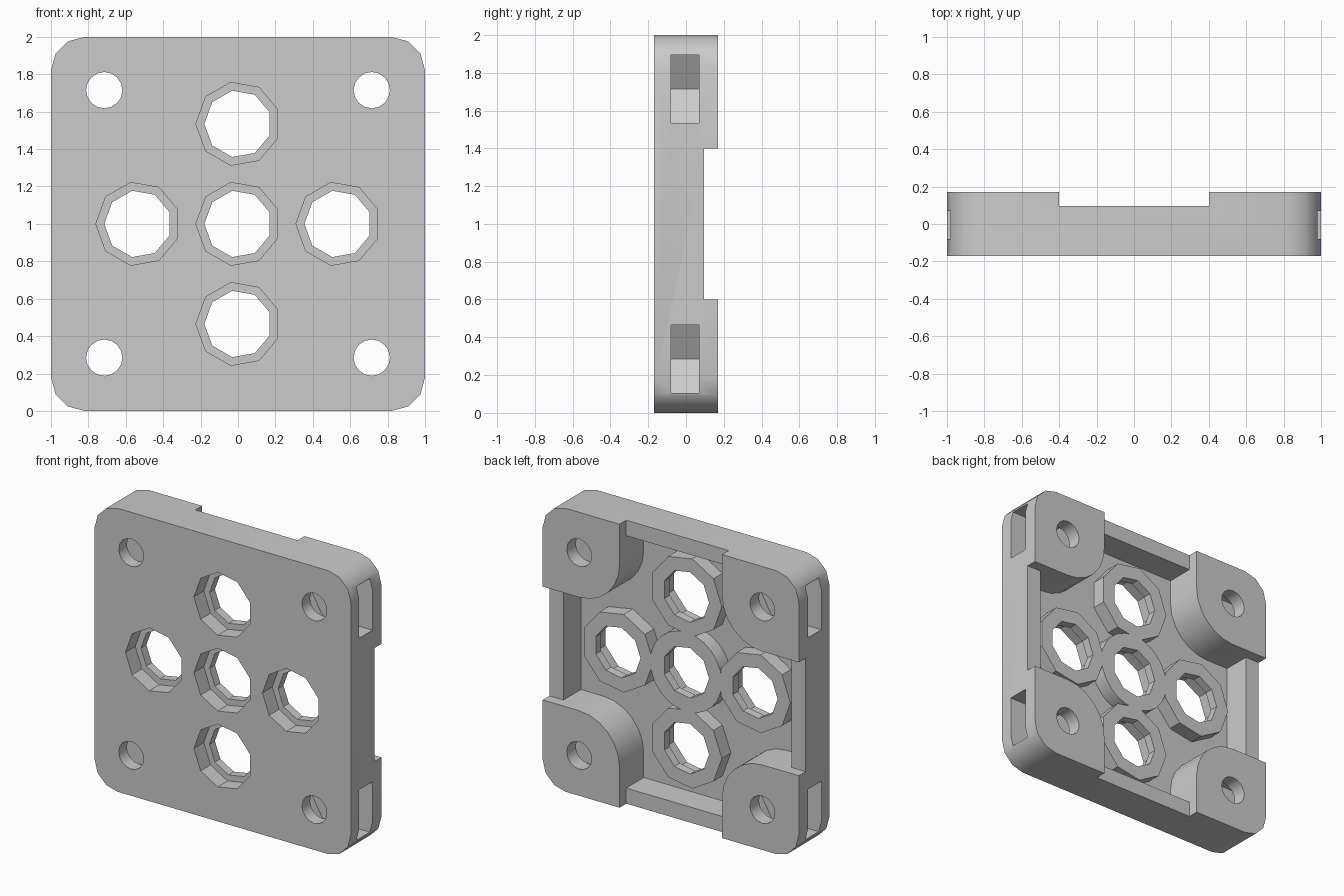
import bpy, bmesh
from math import sin, cos, pi, radians

if "Cube" in bpy.data.objects:
    bpy.data.objects.remove(bpy.data.objects["Cube"])

MID = 1.0            # height of the plate centre
FRONT, BACK = -0.17, 0.17
FLOOR, RIM, BOSS_TOP = -0.10, 0.095, 0.0
BOLT = 0.715         # bolt distance from the centre
SPACING = 0.535      # bore distance from the centre

grey = bpy.data.materials.new("light grey")
grey.use_nodes = True
grey.diffuse_color = (0.6, 0.6, 0.6, 1)
grey.node_tree.nodes["Principled BSDF"].inputs["Base Color"].default_value = (0.6, 0.6, 0.6, 1)


def arc(cx, cz, r, a0, a1, steps):
    angles = [radians(a0 + (a1 - a0) * i / steps) for i in range(steps + 1)]
    return [(cx + r * cos(a), cz + r * sin(a)) for a in angles]


def ngon(cx, cz, r, sides):
    return arc(cx, cz, r, 180, 540, sides)[:-1]


def four_way(points):
    """Repeat one quadrant's outline around the centre."""
    out = []
    for _ in range(4):
        out += points
        points = [(-z, x) for x, z in points]
    return out


def prism(name, profile, y0, y1):
    """Extrude an outline in the x-z plane from y0 to y1."""
    bm = bmesh.new()
    face = bm.faces.new([bm.verts.new((x, y0, z + MID)) for x, z in profile])
    ext = bmesh.ops.extrude_face_region(bm, geom=[face])
    moved = [v for v in ext["geom"] if isinstance(v, bmesh.types.BMVert)]
    bmesh.ops.translate(bm, verts=moved, vec=(0, y1 - y0, 0))
    bmesh.ops.recalc_face_normals(bm, faces=bm.faces)
    mesh = bpy.data.meshes.new(name)
    bm.to_mesh(mesh)
    bm.free()
    obj = bpy.data.objects.new(name, mesh)
    bpy.context.collection.objects.link(obj)
    return obj


def combine(target, tool, operation):
    mod = target.modifiers.new(tool.name, "BOOLEAN")
    mod.operation, mod.solver, mod.object = operation, "EXACT", tool
    bpy.context.view_layer.objects.active = target
    bpy.ops.object.modifier_apply(modifier=mod.name)
    bpy.data.objects.remove(tool)


def cross(reach):
    """Cross outline that leaves rounded corner blocks standing."""
    inner = 0.4
    return four_way([(reach, inner)]
                    + arc(BOLT, BOLT, BOLT - inner, 270, 180, 6)
                    + [(inner, reach)])


# Square plate with rounded corners
body = prism("mounting_plate", four_way(arc(0.82, 0.82, 0.18, 0, 90, 3)), FRONT, BACK)

# Back pocket and the lowered rim between the corner blocks
combine(body, prism("pocket", cross(0.89), FLOOR, 0.3), "DIFFERENCE")
combine(body, prism("rim_notch", cross(1.2), RIM, 0.4), "DIFFERENCE")

# Bosses first, then stepped bores through them
centres = [(0, 0), (SPACING, 0), (-SPACING, 0), (0, SPACING), (0, -SPACING)]
for x, z in centres:
    sides = 9 if x or z else 24
    combine(body, prism("boss", ngon(x, z, 0.28, sides), FLOOR - 0.03, BOSS_TOP), "UNION")
for x, z in centres:
    combine(body, prism("bore", ngon(x, z, 0.18, 9), -0.3, 0.3), "DIFFERENCE")
    combine(body, prism("counterbore", ngon(x, z, 0.225, 9), -0.3, -0.06), "DIFFERENCE")

# Bolt holes and hexagonal nut slots opening to the sides
for sx in (1, -1):
    for sz in (1, -1):
        x, z = sx * BOLT, sz * BOLT
        combine(body, prism("bolt_hole", ngon(x, z, 0.097, 16), -0.3, 0.3), "DIFFERENCE")
        slot = [(-0.208, 0), (-0.104, 0.18), (0.5, 0.18), (0.5, -0.18), (-0.104, -0.18)]
        outline = [(x + sx * u, z + v) for u, v in slot]
        combine(body, prism("nut_slot", outline, -0.08, 0.07), "DIFFERENCE")

# Finish
body.data.materials.clear()
body.data.materials.append(grey)
for poly in body.data.polygons:
    poly.material_index = 0
bpy.ops.object.select_all(action="DESELECT")
body.select_set(True)
bpy.context.view_layer.objects.active = body
bpy.ops.object.shade_smooth_by_angle(angle=radians(32))
